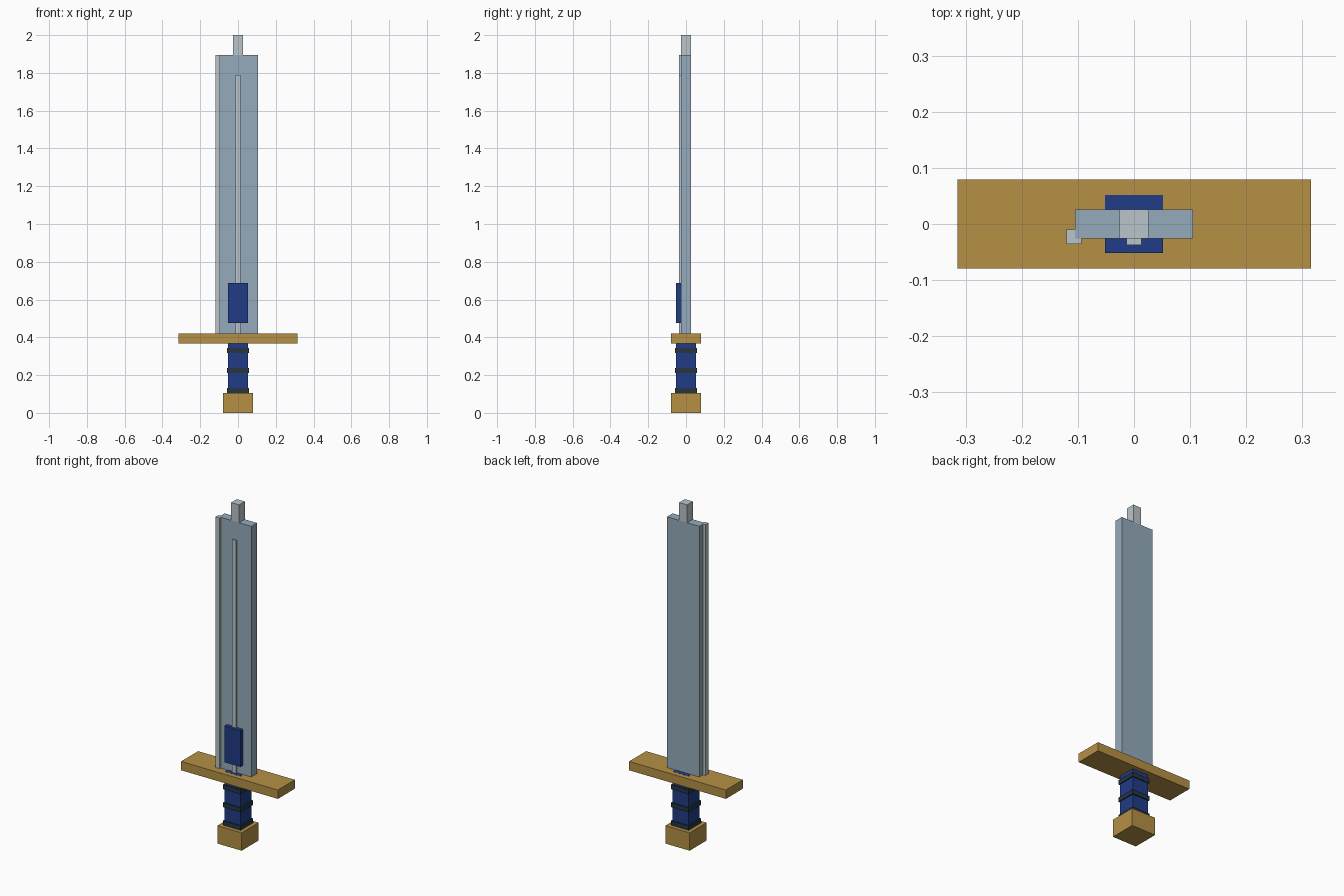
import bpy
import bmesh
from mathutils import Vector

default = bpy.data.objects.get("Cube")
if default:
    bpy.data.objects.remove(default, do_unlink=True)


def make_material(name, linear_rgb):
    colour = (*linear_rgb, 1.0)
    mat = bpy.data.materials.new(name)
    mat.use_nodes = True
    mat.diffuse_color = colour
    shader = mat.node_tree.nodes["Principled BSDF"]
    shader.inputs["Base Color"].default_value = colour
    shader.inputs["Roughness"].default_value = 0.6
    return mat


steel = make_material("blue_steel", (0.30, 0.41, 0.50))
silver = make_material("pale_silver", (0.49, 0.56, 0.59))
gold = make_material("gold", (0.46, 0.28, 0.06))
blue = make_material("royal_blue", (0.015, 0.045, 0.24))
dark = make_material("dark_slate", (0.02, 0.035, 0.055))


def box(name, mat, x, y, z):
    """Box from (low, high) ranges along each axis."""
    low, high = (Vector(corner) for corner in zip(x, y, z))
    bm = bmesh.new()
    bmesh.ops.create_cube(bm, size=1)
    bmesh.ops.scale(bm, vec=high - low, verts=bm.verts)
    mesh = bpy.data.meshes.new(name)
    bm.to_mesh(mesh)
    bm.free()
    mesh.materials.append(mat)
    obj = bpy.data.objects.new(name, mesh)
    obj.location = (low + high) / 2
    bpy.context.collection.objects.link(obj)
    return obj


def sym(half):
    return (-half, half)


# Handle: pommel, grip reaching through the guard, and three wrap bands
BLADE_BASE, BLADE_TOP = 0.42, 1.895
box("pommel", gold, sym(0.079), sym(0.079), (0, 0.105))
box("grip", blue, sym(0.052), sym(0.052), (0.105, BLADE_BASE + 0.0005))
for i in range(3):
    bottom = 0.106 + 0.106 * i
    box(f"grip_band_{i + 1}", dark, sym(0.058), sym(0.058), (bottom, bottom + 0.026))
box("crossguard", gold, sym(0.315), sym(0.079), (0.368, BLADE_BASE))

# Blade: slab, square tip, one raised cutting edge, front ridge and plaque
box("blade", steel, sym(0.105), sym(0.026), (BLADE_BASE, BLADE_TOP))
box("blade_tip", silver, sym(0.026), sym(0.026), (BLADE_TOP, 2.0))
box("cutting_edge", silver, (-0.12, -0.094), (-0.036, -0.01), (BLADE_BASE, BLADE_TOP))
box("front_ridge", silver, sym(0.013), (-0.037, -0.02), (BLADE_BASE, 1.79))
box("front_plaque", blue, sym(0.052), (-0.052, -0.02), (0.475, 0.688))
